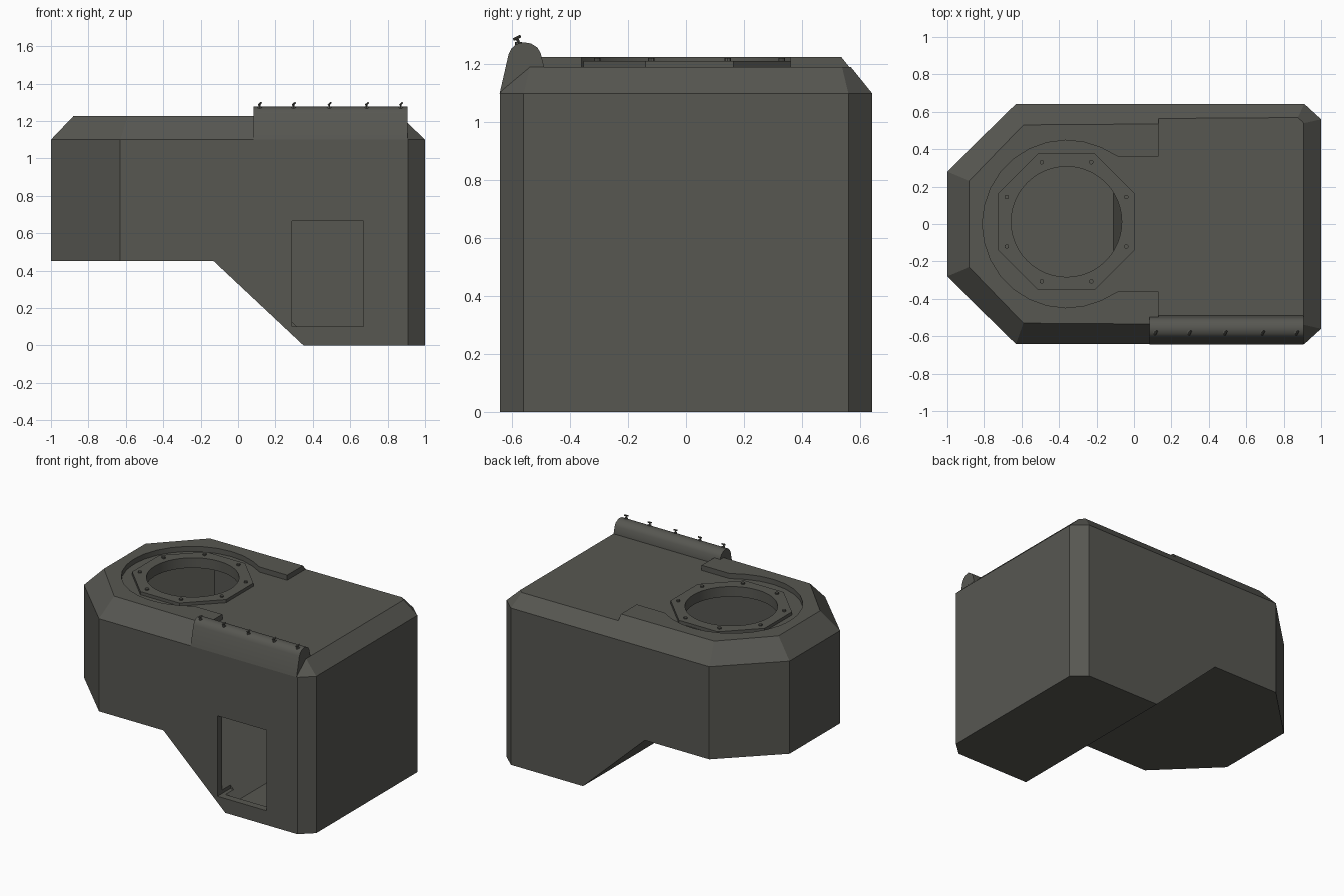
import bpy, bmesh, math
from mathutils import Vector

if "Cube" in bpy.data.objects:
    bpy.data.objects.remove(bpy.data.objects["Cube"])

mat = bpy.data.materials.new("dark olive grey")
mat.diffuse_color = (0.095, 0.095, 0.083, 1)
mat.use_nodes = True
mat.node_tree.nodes["Principled BSDF"].inputs["Base Color"].default_value = mat.diffuse_color
CX, CY = -0.36, 0.012          # centre of the round hatch


def loft(name, rings):
    """Closed solid through rings of equal point count."""
    bm = bmesh.new()
    vs = [[bm.verts.new(p) for p in r] for r in rings]
    n = len(vs[0])
    bm.faces.new(vs[0])
    bm.faces.new(vs[-1])
    for a, b in zip(vs, vs[1:]):
        for i in range(n):
            j = (i + 1) % n
            bm.faces.new((a[i], a[j], b[j], b[i]))
    bmesh.ops.recalc_face_normals(bm, faces=bm.faces)
    me = bpy.data.meshes.new(name)
    bm.to_mesh(me)
    bm.free()
    me.materials.append(mat)
    ob = bpy.data.objects.new(name, me)
    bpy.context.collection.objects.link(ob)
    return ob


def prism(name, pts, axis, lo, hi):
    """Extrude a 2D outline along x, y or z."""
    def at(p, h):
        return {"x": (h, *p), "y": (p[0], h, p[1]), "z": (*p, h)}[axis]
    return loft(name, [[at(p, h) for p in pts] for h in (lo, hi)])


def rect(x0, x1, y0, y1):
    return [(x0, y0), (x1, y0), (x1, y1), (x0, y1)]


def ngon(r, n, start=0.0, cx=CX, cy=CY):
    return [(cx + r * math.cos(start + 2 * math.pi * i / n),
             cy + r * math.sin(start + 2 * math.pi * i / n)) for i in range(n)]


def cut(ob, cutter):
    m = ob.modifiers.new("cut", "BOOLEAN")
    m.operation = "DIFFERENCE"
    m.solver = "EXACT"
    m.object = cutter
    bpy.context.view_layer.objects.active = ob
    bpy.ops.object.modifier_apply(modifier=m.name)
    bpy.data.objects.remove(cutter)


def mirror_y(half):
    return half + [(x, -y) for x, y in reversed(half)]


def smooth(ob, angle=30):
    bpy.ops.object.select_all(action="DESELECT")
    ob.select_set(True)
    bpy.context.view_layer.objects.active = ob
    bpy.ops.object.shade_smooth_by_angle(angle=math.radians(angle))


def shell(name, t):
    """Hull with chamfered top and sloping underside, shrunk inward by t."""
    plan = mirror_y([(1, .56), (.91, .642), (-.63, .642), (-1, .28)])
    top = mirror_y([(.868, .53), (.862, .54), (-.59, .53), (-.88, .23)])
    sx, sy = 1 - t, 1 - t / .64
    sc = lambda pts, z: [(x * sx, y * sy, z) for x, y in pts]
    ob = loft(name, [sc(plan, t), sc(plan, 1.1 - t * .6), sc(top, 1.226 - t * 1.7)])
    d = 1.46 * t                # horizontal shift of the slope
    under = [(-2, -.5), (.35 + .53 + d, -.5), (.35 + d, 0),
             (-.13 + d - t * 1.067, .45 + t), (-2, .45 + t)]
    cut(ob, prism("underside_cutter", under, "y", -1, 1))
    return ob


# Hollow hull
body = shell("hull", 0.0)
cut(body, shell("cavity", 0.05))

# Lowered rear deck and round recess, leaving a raised rim around the front
half = [(1.5, 1), (.13, 1), (.13, .36), (-.085, .36)]
a0 = math.atan2(.36, .275)
for i in range(1, 10):
    a = a0 + (math.pi - a0) * i / 10
    half.append((CX + .448 * math.cos(a), .448 * math.sin(a)))
half.append((CX - .446, .03))
cut(body, prism("deck_cutter", mirror_y(half), "z", 1.19, 1.5))

# Round opening through the roof, and window in the front wall
cut(body, prism("hatch_cutter", ngon(.295, 48), "z", .9, 1.5))
cut(body, prism("window_cutter", rect(.29, .67, .10, .665), "y", -.8, -.5))
smooth(body, 20)

# Octagonal flange with a round hole
flange = prism("octagon_flange", ngon(.395, 8, math.pi / 8), "z", 1.185, 1.212)
cut(flange, prism("flange_cutter", ngon(.295, 48), "z", 1.0, 1.4))
smooth(flange)

# Flange bolts near the octagon corners
for i in range(8):
    a = math.pi / 8 + i * math.pi / 4
    c = (CX + .345 * math.cos(a), CY + .345 * math.sin(a))
    smooth(prism("flange_bolt", ngon(.012, 10, 0, *c), "z", 1.205, 1.222))

# Rounded housing along the front edge of the deck
roll = [(-.643, 1.1), (-.612, 1.235), (-.602, 1.255), (-.585, 1.27), (-.56, 1.276),
        (-.535, 1.272), (-.513, 1.258), (-.502, 1.24), (-.488, 1.185), (-.50, 1.1)]
smooth(prism("edge_housing", roll, "x", .082, .905), 35)


def rod(name, a, b, r):
    a, b = Vector(a), Vector(b)
    q = (b - a).to_track_quat("Z", "Y")
    circ = [q @ Vector((x, y, 0)) for x, y in ngon(r, 8, 0, 0, 0)]
    smooth(loft(name, [[a + p for p in circ], [b + p for p in circ]]))


# Small hooked pins on the housing
for x in (.115, .297, .488, .688, .87):
    rod("pin_base", (x, -.578, 1.262), (x, -.578, 1.277), .012)
    rod("pin_stem", (x, -.575, 1.268), (x, -.584, 1.292), .005)
    rod("pin_handle", (x - .004, -.594, 1.286), (x + .008, -.572, 1.297), .005)
